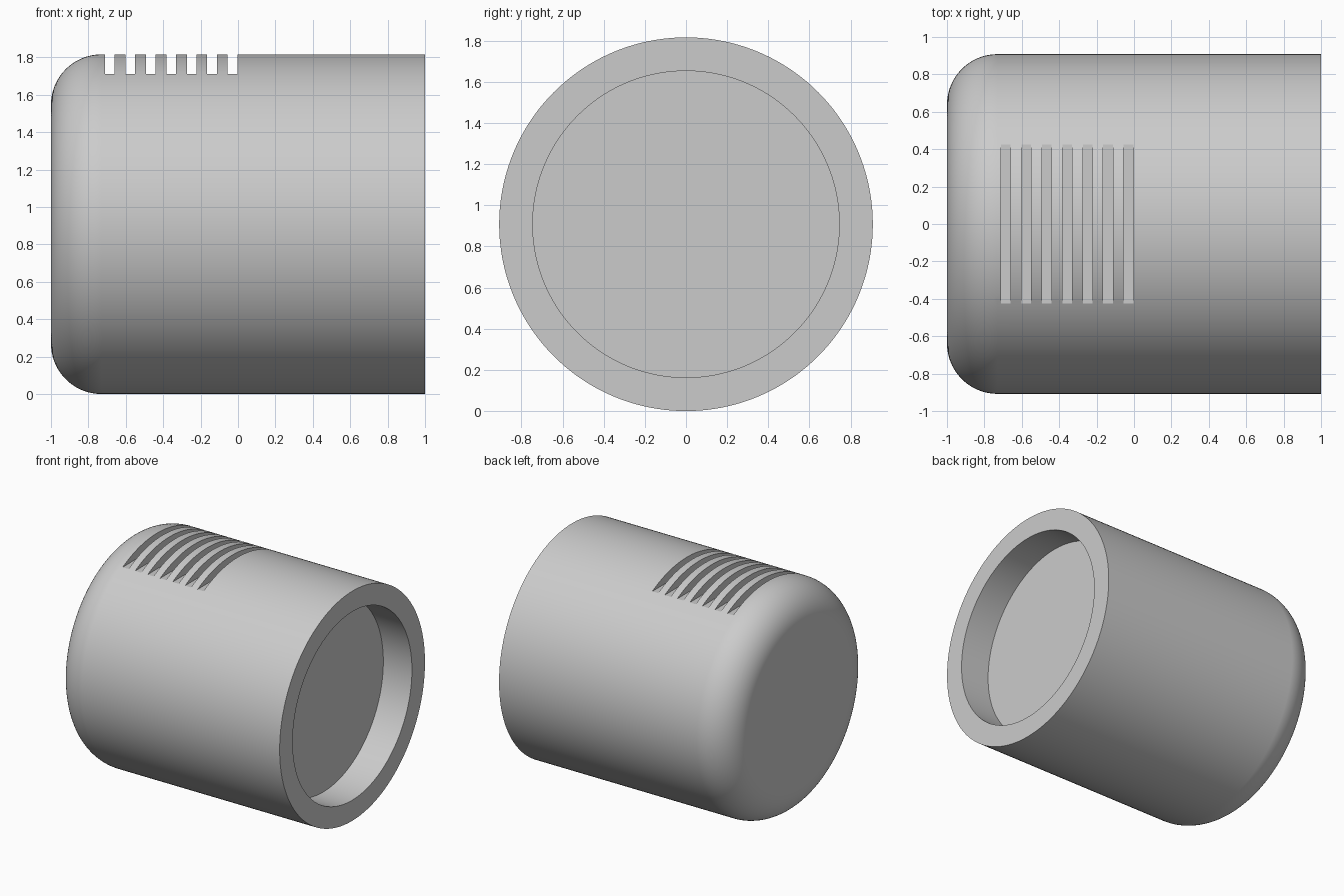
import bpy
import math
from mathutils import Matrix

cube = bpy.data.objects.get("Cube")
if cube:
    bpy.data.objects.remove(cube, do_unlink=True)

RADIUS = 0.908
FILLET = 0.27
BORE = 0.745
DEPTH = 0.25
SEGMENTS = 160

grey = bpy.data.materials.new("plain_grey")
grey.use_nodes = True
colour = (0.6, 0.6, 0.6, 1)
grey.diffuse_color = colour
grey.node_tree.nodes["Principled BSDF"].inputs["Base Color"].default_value = colour


def lathe_x(name, profile):
    """Spin (x, radius) points round the x axis and cap both ends."""
    n, rings = SEGMENTS, len(profile)
    verts = []
    for x, r in profile:
        for i in range(n):
            a = 2 * math.pi * i / n
            verts.append((x, r * math.cos(a), RADIUS + r * math.sin(a)))
    faces = []
    for k in range(rings - 1):
        for i in range(n):
            j = (i + 1) % n
            faces.append((k * n + i, (k + 1) * n + i, (k + 1) * n + j, k * n + j))
    faces.append(tuple(range(n)))
    faces.append(tuple(reversed(range((rings - 1) * n, rings * n))))
    mesh = bpy.data.meshes.new(name)
    mesh.from_pydata(verts, [], faces)
    mesh.materials.append(grey)
    obj = bpy.data.objects.new(name, mesh)
    bpy.context.collection.objects.link(obj)
    return obj


# Cap body: rounded closed end, straight wall, shallow round recess
profile = []
for i in range(25):
    a = math.pi / 2 * i / 24
    profile.append((-1 + FILLET * (1 - math.sin(a)),
                    RADIUS - FILLET * (1 - math.cos(a))))
profile.reverse()
profile += [(1, RADIUS), (1, BORE), (1 - DEPTH, BORE)]
body = lathe_x("cap_body", profile)

# The closed end runs from the small flat disc outward
bpy.context.view_layer.objects.active = body
body.select_set(True)
bpy.ops.object.mode_set(mode="EDIT")
bpy.ops.mesh.select_all(action="SELECT")
bpy.ops.mesh.normals_make_consistent(inside=False)
bpy.ops.object.mode_set(mode="OBJECT")

# Seven flat-bottomed grip slots across the top
for i in range(7):
    bpy.ops.mesh.primitive_cube_add(size=1)
    cutter = bpy.context.object
    cutter.name = "slot_cutter"
    cutter.data.materials.append(grey)
    cutter.data.transform(Matrix.Translation((-0.685 + 0.1093 * i, 0, 1.86))
                          @ Matrix.Diagonal((0.052, 1.4, 0.3, 1)))
    cut = body.modifiers.new("slot", "BOOLEAN")
    cut.operation = "DIFFERENCE"
    cut.solver = "EXACT"
    cut.object = cutter
    bpy.context.view_layer.objects.active = body
    bpy.ops.object.modifier_apply(modifier=cut.name)
    bpy.data.objects.remove(cutter, do_unlink=True)

# Smooth curved walls, crisp edges
bpy.ops.object.select_all(action="DESELECT")
body.select_set(True)
bpy.context.view_layer.objects.active = body
bpy.ops.object.shade_smooth_by_angle(angle=math.radians(25))
normals = body.modifiers.new("even_normals", "WEIGHTED_NORMAL")
normals.keep_sharp = True
